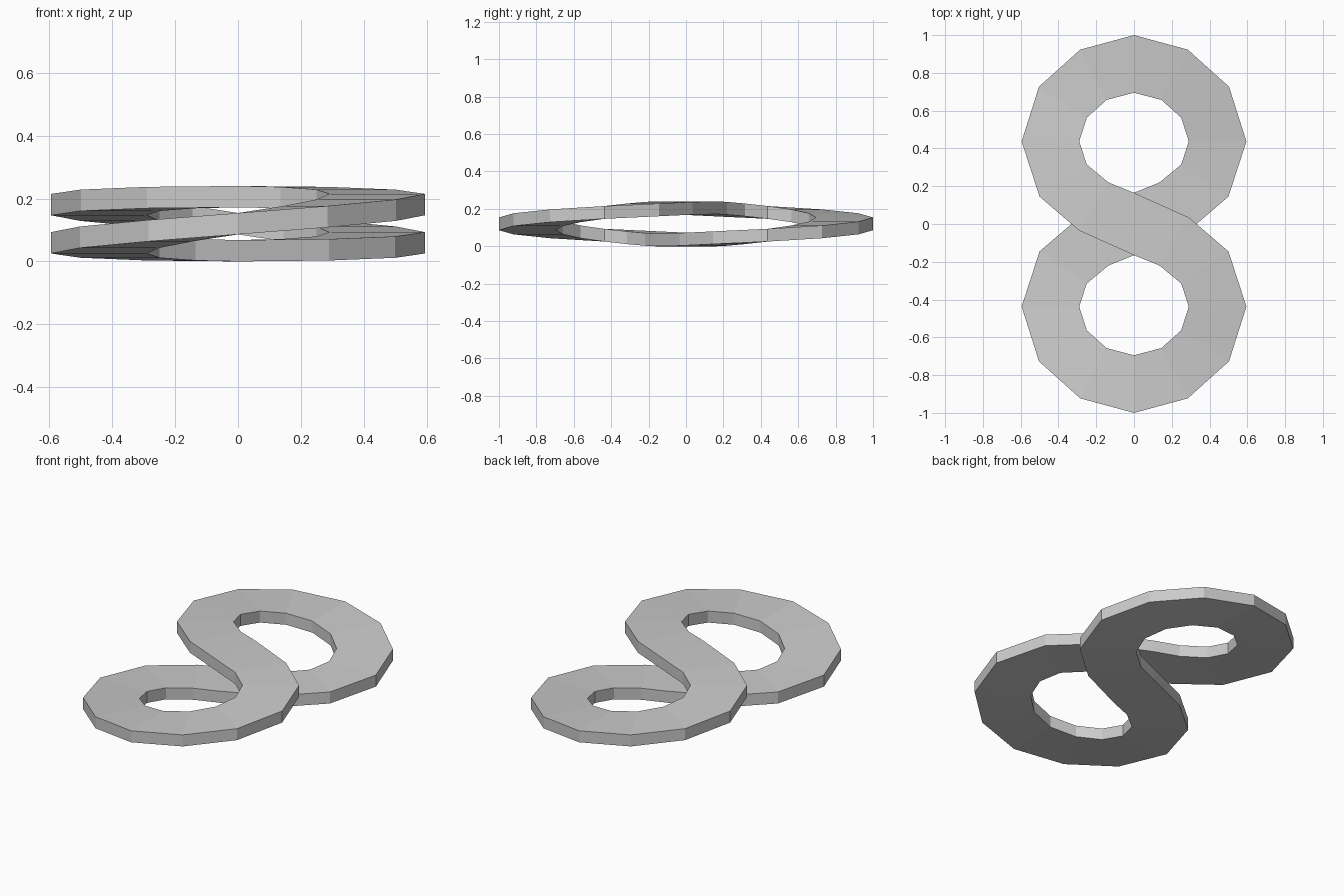
import bpy, bmesh, math

cube = bpy.data.objects.get("Cube")
if cube:
    bpy.data.objects.remove(cube, do_unlink=True)

# Flat grey material
grey = bpy.data.materials.new("light_grey")
grey.use_nodes = True
colour = (0.6, 0.6, 0.6, 1)
grey.diffuse_color = colour
grey.node_tree.nodes["Principled BSDF"].inputs["Base Color"].default_value = colour

THICK, RISE, MID = 0.068, 0.086, 0.12
HALF = 12  # stations per lobe

# Outer and inner rim of a quarter of the figure eight, crossing to tip
OUTER = [(0, 0.165), (0.29, 0.035), (0.5, -0.145), (0.595, -0.437),
         (0.503, -0.727), (0.285, -0.923), (0, -1)]
INNER = [(0, -0.165), (0.135, -0.22), (0.25, -0.315), (0.29, -0.437),
         (0.25, -0.563), (0.145, -0.657), (0, -0.695)]


def station(k):
    """Left and right rim points and the height at step k of the loop."""
    lobe, i = divmod(k, HALF)
    sx = 1
    if i > HALF // 2:
        i, sx = HALF - i, -1
    sy = -1 if lobe else 1
    rims = [(sx * x, sy * y) for x, y in (OUTER[i], INNER[i])]
    if lobe:
        rims.reverse()  # the rims swap roles in the back lobe
    return rims, MID + RISE * math.cos(math.pi * k / HALF)


# Sweep a rectangular section round the closed loop
bm = bmesh.new()
rings = []
for k in range(2 * HALF):
    (a, b), z = station(k)
    lo, hi = z - THICK / 2, z + THICK / 2
    rings.append([bm.verts.new((*p, h))
                  for p, h in ((a, lo), (a, hi), (b, hi), (b, lo))])
for k, ring in enumerate(rings):
    after = rings[(k + 1) % len(rings)]
    for j in range(4):
        n = (j + 1) % 4
        bm.faces.new((ring[j], ring[n], after[n], after[j]))
bmesh.ops.recalc_face_normals(bm, faces=bm.faces)

mesh = bpy.data.meshes.new("figure_eight_band")
bm.to_mesh(mesh)
bm.free()
mesh.materials.append(grey)
band = bpy.data.objects.new("figure_eight_band", mesh)
bpy.context.collection.objects.link(band)
